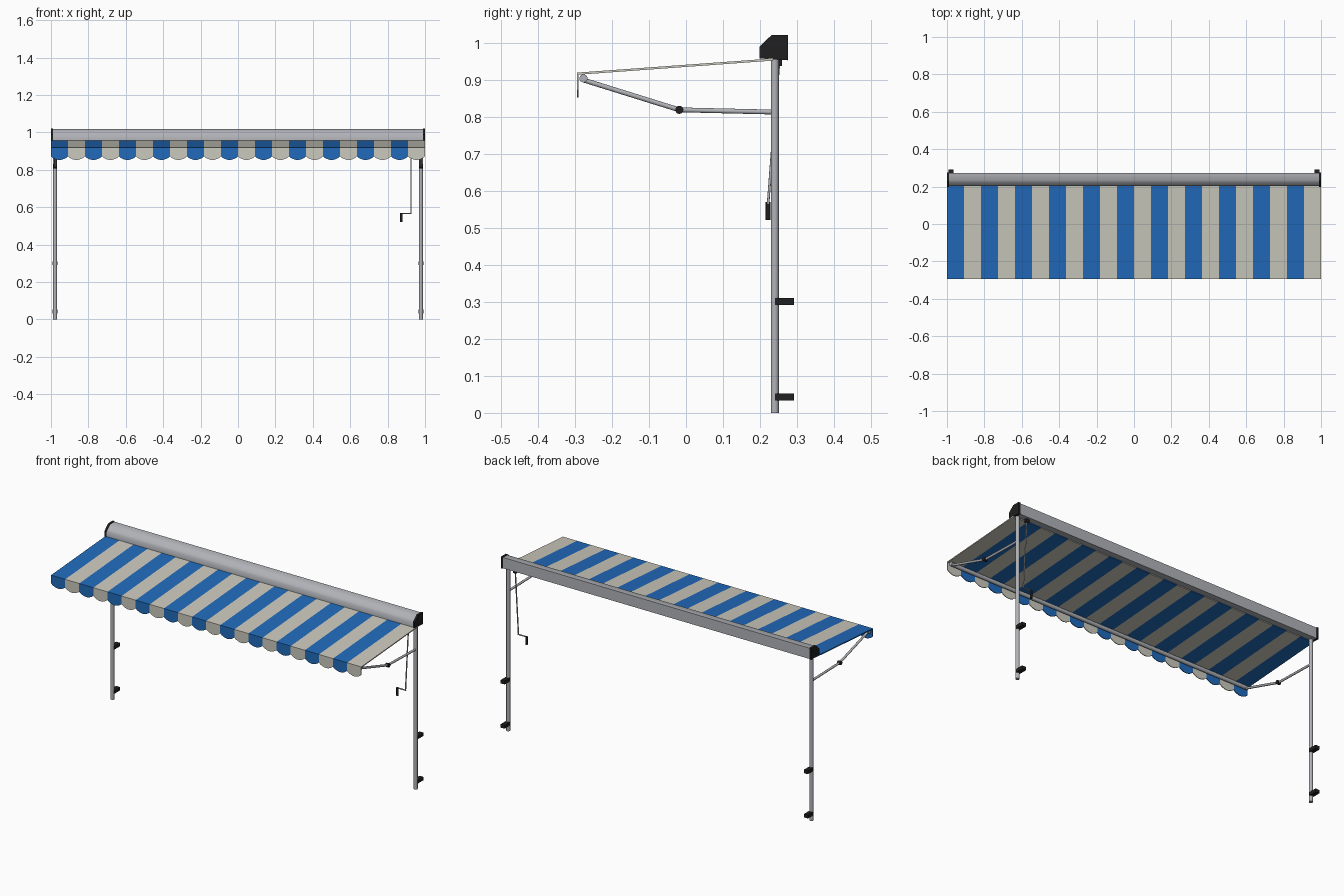
import bpy, bmesh, math
from mathutils import Vector

cube = bpy.data.objects.get("Cube")
if cube:
    bpy.data.objects.remove(cube, do_unlink=True)


def material(name, rgb):
    m = bpy.data.materials.new(name)
    m.use_nodes = True
    m.diffuse_color = (*rgb, 1)
    m.node_tree.nodes["Principled BSDF"].inputs["Base Color"].default_value = (*rgb, 1)
    return m


BLUE = material("blue fabric", (0.015, 0.145, 0.5))
CREAM = material("cream fabric", (0.6, 0.585, 0.51))
METAL = material("brushed aluminium", (0.44, 0.45, 0.48))
BLACK = material("black plastic", (0.014, 0.014, 0.015))


def finish(name, bm, mats, smooth=None):
    bmesh.ops.recalc_face_normals(bm, faces=bm.faces)
    me = bpy.data.meshes.new(name)
    bm.to_mesh(me)
    bm.free()
    for m in mats:
        me.materials.append(m)
    ob = bpy.data.objects.new(name, me)
    bpy.context.collection.objects.link(ob)
    if smooth:
        bpy.ops.object.select_all(action='DESELECT')
        ob.select_set(True)
        bpy.context.view_layer.objects.active = ob
        bpy.ops.object.shade_smooth_by_angle(angle=math.radians(smooth))
    return ob


def prism(bm, points, offset, mat=0):
    """Extrude a closed 3D outline along an offset."""
    face = bm.faces.new([bm.verts.new(p) for p in points])
    ext = bmesh.ops.extrude_face_region(bm, geom=[face])["geom"]
    bmesh.ops.translate(bm, vec=offset, verts=[v for v in ext if isinstance(v, bmesh.types.BMVert)])
    bm.faces.ensure_lookup_table()
    for f in list(bm.faces)[-(len(points) + 2):]:
        f.material_index = mat


def profile_x(name, profile, x0, x1, mat, smooth=None):
    bm = bmesh.new()
    prism(bm, [(x0, y, z) for y, z in profile], (x1 - x0, 0, 0))
    return finish(name, bm, [mat], smooth)


def box(name, lo, hi, mat):
    return profile_x(name, [(lo[1], lo[2]), (hi[1], lo[2]), (hi[1], hi[2]), (lo[1], hi[2])],
                     lo[0], hi[0], mat)


def rod(name, a, b, r, mat, sides=16):
    a, b = Vector(a), Vector(b)
    bm = bmesh.new()
    bmesh.ops.create_cone(bm, cap_ends=True, segments=sides, radius1=r, radius2=r, depth=(b - a).length)
    turn = (b - a).to_track_quat('Z', 'Y').to_matrix().to_4x4()
    turn.translation = (a + b) / 2
    bm.transform(turn)
    return finish(name, bm, [mat], 40)


# Striped canopy and scalloped valance
STRIPES = 22
W = 2 / STRIPES
FRONT, BACK, T = (-0.29, 0.914), (0.235, 0.952), 0.006

canopy, valance = bmesh.new(), bmesh.new()
for i in range(STRIPES):
    x = -1 + i * W
    outline = [(x, *FRONT), (x, *BACK), (x, BACK[0], BACK[1] + T), (x, FRONT[0], FRONT[1] + T)]
    prism(canopy, outline, (W, 0, 0), i % 2)
    steps = 10
    scallop = [(x + W * k / steps, FRONT[0], 0.872 - 0.019 * math.sin(math.pi * k / steps) ** 0.8)
               for k in range(steps + 1)]
    top = FRONT[1] + T
    prism(valance, scallop + [(x + W, FRONT[0], top), (x, FRONT[0], top)], (0, -0.004, 0), i % 2)
finish("canopy", canopy, [BLUE, CREAM])
finish("valance", valance, [BLUE, CREAM])

# Cassette housing
housing = [(0.202, 0.958), (0.202, 0.988), (0.209, 0.997), (0.22, 1.008), (0.234, 1.018),
           (0.273, 1.018), (0.273, 0.955)]
profile_x("cassette", housing, -0.991, 0.991, METAL, 50)

# Front rail under the canopy edge
rod("front_rail", (-0.99, -0.277, 0.904), (0.99, -0.277, 0.904), 0.011, METAL)

cap = [(0.199, 0.958), (0.199, 0.99), (0.231, 1.021), (0.275, 1.021), (0.275, 0.953)]
for side, s in (("left", 1), ("right", -1)):
    px = s * 0.978
    profile_x(side + "_end_cap", cap, s * 0.988, s, BLACK)
    rod(side + "_post", (px, 0.24, 0), (px, 0.24, 0.956), 0.0108, METAL, 20)
    # Folding arm with elbow joint
    shoulder, elbow, wrist = (px, 0.238, 0.813), (px, -0.018, 0.819), (px, -0.275, 0.899)
    rod(side + "_rear_arm", shoulder, elbow, 0.0065, METAL)
    rod(side + "_front_arm", elbow, wrist, 0.0065, METAL)
    rod(side + "_elbow", (px - 0.01, *elbow[1:]), (px + 0.01, *elbow[1:]), 0.011, BLACK)
    # Wall brackets
    for level, z in (("lower", 0.043), ("upper", 0.301)):
        box(f"{side}_{level}_bracket", (px - 0.0125, 0.241, z - 0.01), (px + 0.0125, 0.292, z + 0.01), BLACK)

# Hand crank
box("crank_gearbox", (0.915, 0.243, 0.937), (0.935, 0.259, 0.957), BLACK)
rod("crank_shaft", (0.925, 0.251, 0.945), (0.925, 0.222, 0.567), 0.0035, METAL, 12)
rod("crank_arm", (0.928, 0.222, 0.567), (0.873, 0.222, 0.567), 0.0035, METAL, 12)
rod("crank_handle", (0.873, 0.222, 0.57), (0.873, 0.222, 0.521), 0.0065, BLACK, 12)
